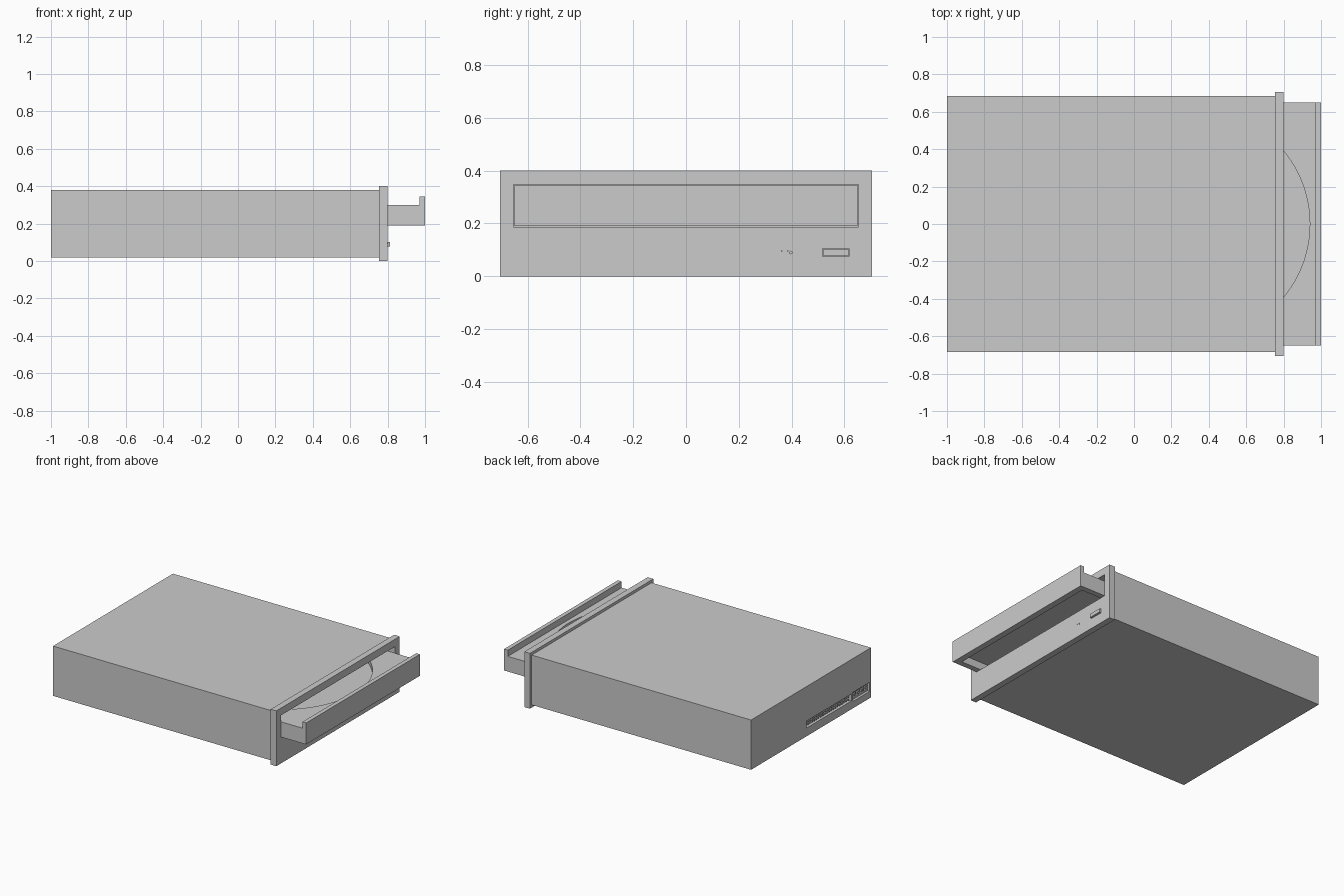
import bpy, bmesh
from mathutils import Vector

if "Cube" in bpy.data.objects:
    bpy.data.objects.remove(bpy.data.objects["Cube"])


def boxes(name, bounds):
    """One object made of boxes, each given as (x0, x1, y0, y1, z0, z1)."""
    bm = bmesh.new()
    for x0, x1, y0, y1, z0, z1 in bounds:
        geom = bmesh.ops.create_cube(bm, size=1)["verts"]
        for v in geom:
            v.co = Vector(((x0 + x1) / 2 + v.co.x * (x1 - x0),
                           (y0 + y1) / 2 + v.co.y * (y1 - y0),
                           (z0 + z1) / 2 + v.co.z * (z1 - z0)))
    mesh = bpy.data.meshes.new(name)
    bm.to_mesh(mesh)
    bm.free()
    obj = bpy.data.objects.new(name, mesh)
    bpy.context.collection.objects.link(obj)
    return obj


def cylinder(name, radius, depth, loc, rot=(0, 0, 0), sides=96):
    bpy.ops.mesh.primitive_cylinder_add(vertices=sides, radius=radius, depth=depth,
                                        location=loc, rotation=rot)
    obj = bpy.context.object
    obj.name = name
    return obj


def cut(target, *cutters):
    """Subtract cutters from target, apply, and remove the cutters."""
    for c in cutters:
        c.hide_render = True
        mod = target.modifiers.new("cut", 'BOOLEAN')
        mod.operation = 'DIFFERENCE'
        mod.solver = 'EXACT'
        mod.object = c
        bpy.context.view_layer.objects.active = target
        bpy.ops.object.modifier_apply(modifier=mod.name)
        bpy.data.objects.remove(c)


# Metal case with tray cavity and rear connector recesses
case = boxes("case", [(-1, 0.755, -0.685, 0.685, 0.02, 0.38)])
cut(case,
    boxes("cavity_cutter", [(-0.4, 0.8, -0.653, 0.653, 0.187, 0.347)]),
    boxes("data_cutter", [(-1.1, -0.95, -0.46, 0.05, 0.08, 0.13)]),
    boxes("power_cutter", [(-1.1, -0.95, -0.67, -0.48, 0.07, 0.135)]))

# Front bezel with tray slot, indicator slot, pinhole and button opening
bezel = boxes("bezel", [(0.755, 0.80, -0.705, 0.705, 0, 0.40)])
cut(bezel,
    boxes("slot_cutter", [(0.7, 0.9, -0.653, 0.653, 0.187, 0.347)]),
    boxes("button_cutter", [(0.77, 0.9, 0.518, 0.618, 0.074, 0.106)]),
    boxes("indicator_cutter", [(0.785, 0.9, 0.362, 0.386, 0.093, 0.098)]),
    cylinder("pinhole_cutter", 0.005, 0.1, (0.82, 0.397, 0.09), (0, 1.5708, 0), 16))

# Eject button and indicator light
boxes("eject_button", [(0.765, 0.812, 0.521, 0.615, 0.077, 0.103)])
boxes("indicator_light", [(0.78, 0.801, 0.363, 0.385, 0.094, 0.097)])

# Sliding tray with disc well above and hollow underside
tray = boxes("disc_tray", [(-0.35, 0.97, -0.65, 0.65, 0.19, 0.30)])
cut(tray,
    cylinder("well_cutter", 0.613, 0.2, (0.327, 0, 0.365)),
    boxes("underside_cutter", [(-0.32, 0.955, -0.61, 0.61, 0.1, 0.245)]))
boxes("tray_front", [(0.97, 1.0, -0.65, 0.65, 0.19, 0.345)])

# Data connector: two rows of twenty pins
boxes("data_pins", [(-0.995, -0.945, y - 0.004, y + 0.004, z - 0.004, z + 0.004)
                    for z in (0.095, 0.115)
                    for y in [-0.435 + i * 0.0242 for i in range(20)]])

# Power connector: insert with four sockets and pins
power_y = [-0.641 + i * 0.044 for i in range(4)]
insert = boxes("power_insert", [(-0.985, -0.948, -0.668, -0.482, 0.072, 0.133)])
cut(insert, boxes("socket_cutter", [(-1.1, -0.955, y - 0.017, y + 0.017, 0.085, 0.12)
                                    for y in power_y]))
boxes("power_pins", [(-0.99, -0.95, y - 0.007, y + 0.007, 0.095, 0.109) for y in power_y])
